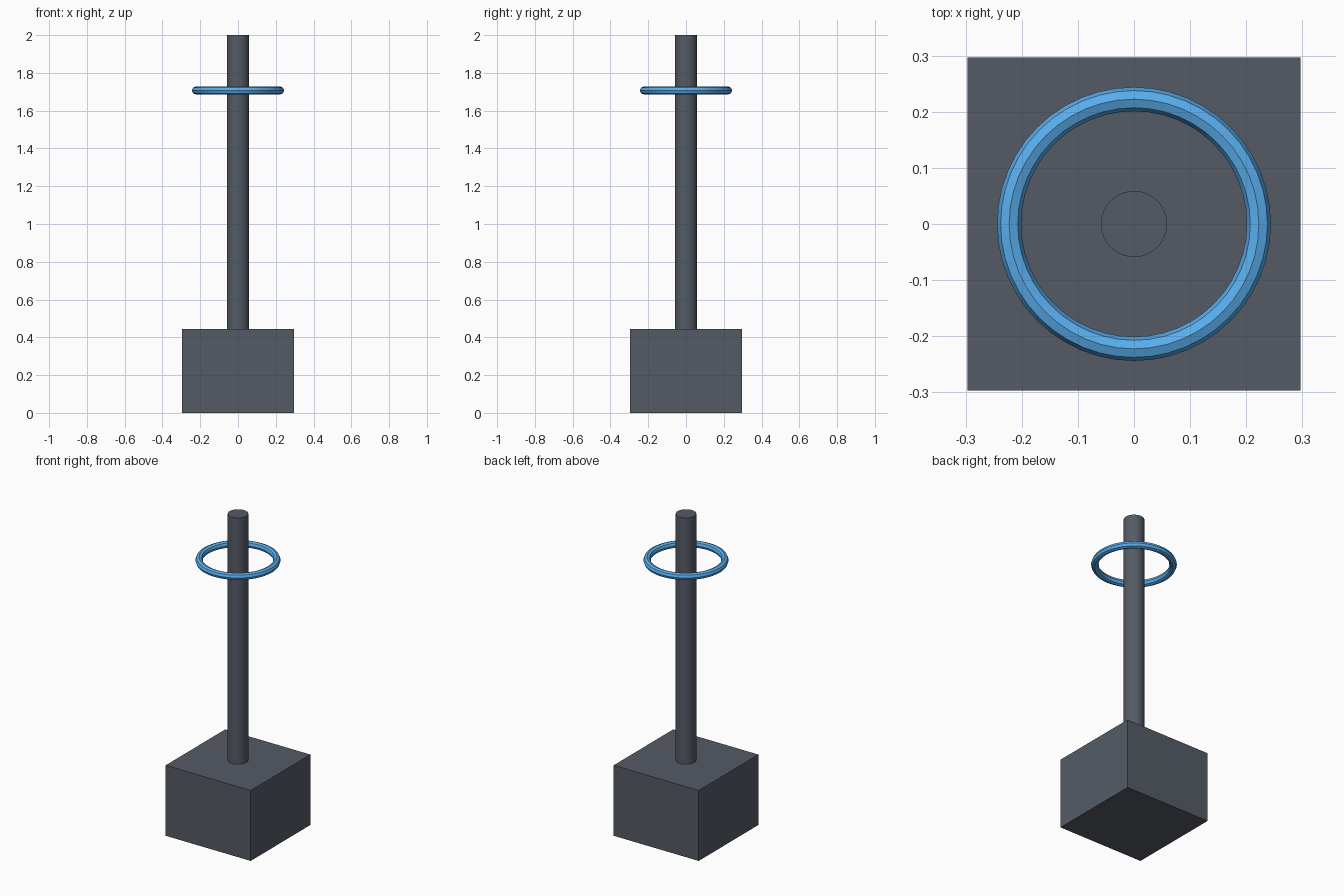
import bpy
import math

if "Cube" in bpy.data.objects:
    bpy.data.objects.remove(bpy.data.objects["Cube"])

# Square base block
bpy.ops.mesh.primitive_cube_add(size=1, location=(0, 0, 0.2225))
base = bpy.context.object
base.name = "base_block"
base.scale = (0.594, 0.594, 0.445)
bpy.ops.object.transform_apply(location=False, rotation=False, scale=True)

# Upright pole standing on the block
bpy.ops.mesh.primitive_cylinder_add(vertices=32, radius=0.059, depth=1.555,
                                    location=(0, 0, 1.2225))
pole = bpy.context.object
pole.name = "pole"
bpy.ops.object.shade_smooth_by_angle(angle=math.radians(35))

# Ring floating around the upper pole
bpy.ops.mesh.primitive_torus_add(major_segments=48, minor_segments=8,
                                 major_radius=0.2225, minor_radius=0.0215,
                                 location=(0, 0, 1.707))
ring = bpy.context.object
ring.name = "ring"
bpy.ops.object.shade_smooth_by_angle(angle=math.radians(35))

# Colours
for objs, name, col in (((base, pole), "dark_grey", (0.09, 0.105, 0.13, 1)),
                        ((ring,), "sky_blue", (0.1, 0.42, 0.85, 1))):
    mat = bpy.data.materials.new(name)
    mat.diffuse_color = col
    mat.use_nodes = True
    mat.node_tree.nodes["Principled BSDF"].inputs["Base Color"].default_value = mat.diffuse_color
    for o in objs:
        o.data.materials.append(mat)
